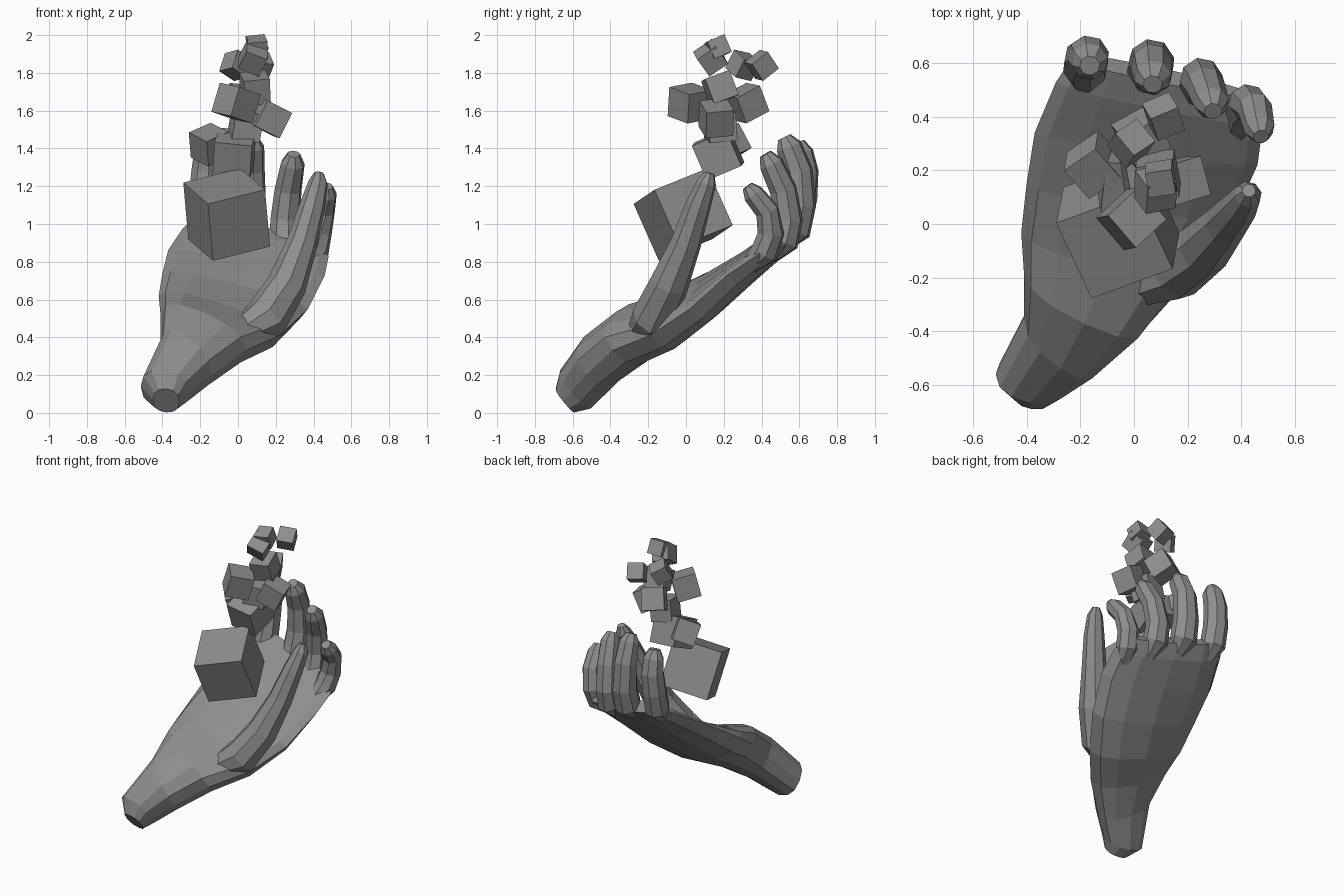
import bpy, bmesh, math
from mathutils import Vector, Euler

stone = bpy.data.materials.new("dark_grey")
stone.diffuse_color = (0.27, 0.27, 0.27, 1)


def finish(name, bm):
    bmesh.ops.recalc_face_normals(bm, faces=bm.faces)
    me = bpy.data.meshes.new(name)
    bm.to_mesh(me)
    bm.free()
    me.materials.append(stone)
    ob = bpy.data.objects.new(name, me)
    bpy.context.collection.objects.link(ob)
    return ob


def loft(name, rings):
    """Skin a list of equal-length rings and cap both ends."""
    bm = bmesh.new()
    vs = [[bm.verts.new(p) for p in ring] for ring in rings]
    n = len(vs[0])
    for a, b in zip(vs, vs[1:]):
        for i in range(n):
            j = (i + 1) % n
            bm.faces.new((a[i], a[j], b[j], b[i]))
    bm.faces.new(vs[0])
    bm.faces.new(vs[-1])
    return finish(name, bm)


def digit(name, path, sides=8):
    """Faceted finger along (x, y, z, radius) points with a blunt tip."""
    pts = [Vector(p[:3]) for p in path]
    rings = []
    for i, p in enumerate(pts):
        t = (pts[min(i + 1, len(pts) - 1)] - pts[max(i - 1, 0)]).normalized()
        u = Vector((1, -0.2, 0))
        u = (u - t * u.dot(t)).normalized()
        v = t.cross(u)
        r = path[i][3]
        rings.append([p + r * (u * math.cos(a) + v * math.sin(a))
                      for a in (2 * math.pi * (k + 0.5) / sides for k in range(sides))])
    return loft(name, rings)


# palm and wrist: left edge, right edge, height above and depth below
normal = Vector((0, -0.62, 0.78))
sections = [
    ((-0.45, -0.63, 0.07), (-0.31, -0.65, 0.06), 0.08, 0.08),
    ((-0.515, -0.56, 0.14), (-0.26, -0.61, 0.11), 0.13, 0.13),
    ((-0.41, -0.35, 0.36), (-0.14, -0.53, 0.20), 0.16, 0.14),
    ((-0.41, -0.18, 0.52), (0.04, -0.39, 0.33), 0.14, 0.17),
    ((-0.42, -0.03, 0.62), (0.22, -0.19, 0.41), 0.09, 0.17),
    ((-0.40, 0.15, 0.74), (0.37, 0.02, 0.55), 0.05, 0.15),
    ((-0.37, 0.34, 0.86), (0.46, 0.22, 0.73), 0.03, 0.13),
    ((-0.29, 0.53, 0.98), (0.48, 0.37, 0.83), 0.04, 0.10),
    ((-0.23, 0.62, 1.03), (0.43, 0.48, 0.89), 0.04, 0.05),
]
rings = []
for left, right, up, down in sections:
    L, R = Vector(left), Vector(right)
    c, w = (L + R) / 2, (R - L) / 2
    ring = []
    for k in range(12):
        a = 2 * math.pi * k / 12
        s, co = math.sin(a), math.cos(a)
        h = math.copysign(abs(s) ** 0.85, s) * (up if s > 0 else down)
        ring.append(c + w * math.copysign(abs(co) ** 0.85, co) + normal * h)
    rings.append(ring)
loft("palm_and_wrist", rings)

# four curled fingers
digit("index_finger", [(-0.18, 0.52, 0.93, .05), (-0.18, 0.585, 1.01, .085), (-0.18, 0.615, 1.14, .082),
                       (-0.17, 0.625, 1.28, .078), (-0.165, 0.605, 1.38, .070), (-0.165, 0.59, 1.435, .038)])
digit("middle_finger", [(0.06, 0.50, 0.89, .05), (0.06, 0.575, 0.97, .09), (0.065, 0.605, 1.10, .085),
                        (0.065, 0.595, 1.28, .078), (0.07, 0.545, 1.41, .070), (0.07, 0.52, 1.46, .037)])
digit("ring_finger", [(0.25, 0.44, 0.83, .05), (0.25, 0.515, 0.91, .085), (0.25, 0.54, 1.02, .08),
                      (0.265, 0.515, 1.18, .073), (0.29, 0.45, 1.32, .065), (0.295, 0.42, 1.37, .035)])
digit("little_finger", [(0.38, 0.34, 0.78, .05), (0.405, 0.415, 0.85, .075), (0.425, 0.45, 0.95, .072),
                        (0.45, 0.43, 1.07, .065), (0.468, 0.355, 1.16, .057), (0.473, 0.325, 1.20, .031)])

# long upright thumb
digit("thumb", [(-0.06, -0.27, 0.37, .06), (0.15, -0.17, 0.50, .12), (0.26, -0.09, 0.68, .105),
                (0.34, 0.0, 0.90, .082), (0.395, 0.065, 1.10, .068), (0.425, 0.11, 1.22, .052),
                (0.428, 0.125, 1.27, .026)])

# rising cubes: centre, side, rotation
cubes = [
    ((-0.06, -0.015, 1.05), 0.33, (0.36, -0.23, 0.35)),
    ((-0.02, 0.17, 1.37), 0.20, (0.40, 0.10, -0.08)),
    ((-0.15, 0.22, 1.42), 0.15, (0.35, -0.35, 0.60)),
    ((-0.01, 0.02, 1.64), 0.16, (0.15, 0.25, 0.75)),
    ((0.17, 0.16, 1.56), 0.15, (0.10, 0.45, 0.30)),
    ((0.03, 0.32, 1.64), 0.15, (0.45, 0.10, 0.50)),
    ((0.04, 0.18, 1.52), 0.15, (0.10, 0.15, 0.20)),
    ((0.09, 0.18, 1.72), 0.14, (0.35, -0.10, 0.15)),
    ((-0.01, 0.30, 1.84), 0.11, (-0.20, 0.50, 0.60)),
    ((0.11, 0.40, 1.84), 0.11, (0.65, 0.10, 0.40)),
    ((0.08, 0.13, 1.88), 0.12, (0.65, 0.35, 0.20)),
    ((0.10, 0.17, 1.935), 0.10, (0.40, -0.10, 0.15)),
]
for i, (centre, size, rot) in enumerate(cubes):
    bm = bmesh.new()
    bmesh.ops.create_cube(bm, size=size)
    ob = finish("floating_cube_%02d" % (i + 1), bm)
    ob.location = centre
    ob.rotation_euler = Euler(rot)
